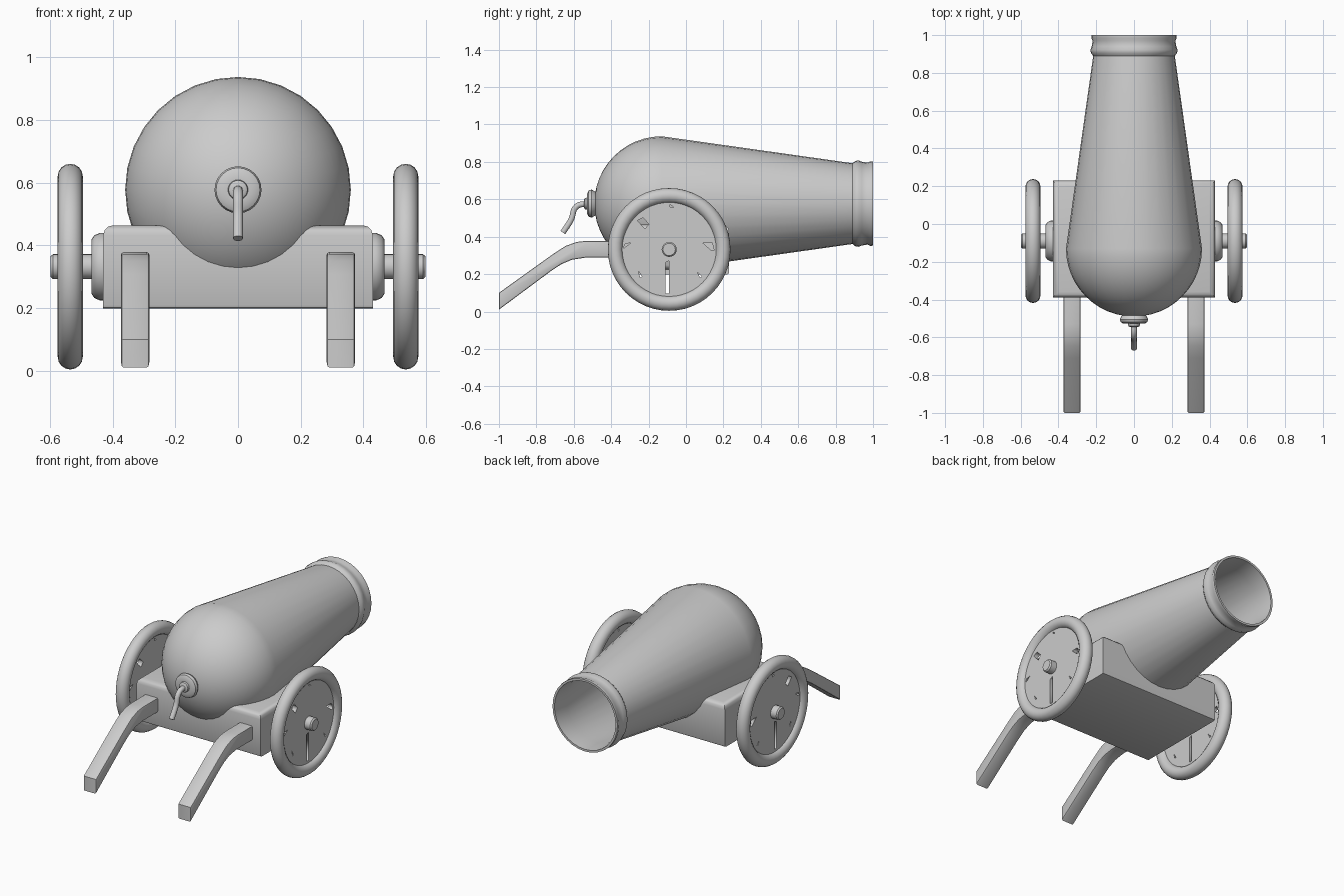
import bpy, bmesh, math
from mathutils import Matrix, Vector

if "Cube" in bpy.data.objects:
    bpy.data.objects.remove(bpy.data.objects["Cube"])

AXLE_Y, AXLE_Z, BORE_Z = -0.09, 0.332, 0.577


def finish(bm, name, angle=35, mirror=False):
    bmesh.ops.recalc_face_normals(bm, faces=bm.faces)
    me = bpy.data.meshes.new(name)
    bm.to_mesh(me)
    bm.free()
    ob = bpy.data.objects.new(name, me)
    bpy.context.collection.objects.link(ob)
    if mirror:
        ob.modifiers.new("Mirror", 'MIRROR').use_axis[0] = True
    bpy.ops.object.select_all(action='DESELECT')
    bpy.context.view_layer.objects.active = ob
    ob.select_set(True)
    bpy.ops.object.shade_smooth_by_angle(angle=math.radians(angle))
    return ob


def lathe(name, profile, axis, centre, steps=32, closed=False, **kw):
    """Spin (radius, distance along axis) points around the x or y axis."""
    bm = bmesh.new()
    pts = [Vector((d, 0, r)) if axis == 'X' else Vector((0, d, r)) for r, d in profile]
    vs = [bm.verts.new(p) for p in pts]
    es = [bm.edges.new(p) for p in zip(vs, vs[1:])]
    if closed:
        es.append(bm.edges.new((vs[-1], vs[0])))
    ax = (1, 0, 0) if axis == 'X' else (0, 1, 0)
    bmesh.ops.spin(bm, geom=vs + es, cent=(0, 0, 0), axis=ax, angle=math.tau, steps=steps)
    bmesh.ops.remove_doubles(bm, verts=bm.verts, dist=1e-5)
    bmesh.ops.translate(bm, verts=bm.verts, vec=centre)
    return finish(bm, name, **kw)


# Barrel: round breech, tapering tube, muzzle band, open bore
ball = [(0.36 * math.sin(t), -0.13 - 0.36 * math.cos(t))
        for t in [math.radians(7.5 * i) for i in range(13)]]
muzzle = [(0.216, 0.89), (0.228, 0.905), (0.231, 0.922), (0.224, 0.94), (0.219, 0.97),
          (0.226, 0.985), (0.225, 1.0), (0.212, 1.0), (0.208, 0.89), (0.335, -0.05)]
lathe("barrel", ball + muzzle, 'Y', (0, 0, BORE_Z))

# Breech knob
lathe("breech_knob", [(0.05, -0.47), (0.066, -0.488), (0.075, -0.505), (0.07, -0.52),
                      (0.055, -0.528), (0.032, -0.528), (0.03, -0.54), (0.022, -0.545), (0, -0.545)],
      'Y', (0, 0, BORE_Z), steps=24)

# Fuse
cu = bpy.data.curves.new("fuse", 'CURVE')
cu.dimensions = '3D'
cu.bevel_depth, cu.bevel_resolution, cu.use_fill_caps = 0.016, 3, True
cu.resolution_u = 8
sp = cu.splines.new('BEZIER')
path = [(-0.52, 0.577), (-0.585, 0.562), (-0.615, 0.49), (-0.658, 0.422)]
sp.bezier_points.add(len(path) - 1)
for bp, (y, z) in zip(sp.bezier_points, path):
    bp.co = (0, y, z)
    bp.handle_left_type = bp.handle_right_type = 'AUTO'
bpy.context.collection.objects.link(bpy.data.objects.new("fuse", cu))

# Cradle block with softened top edges
bm = bmesh.new()
bmesh.ops.create_cube(bm, size=1, matrix=Matrix.Translation((0, -0.08, 0.331))
                      @ Matrix.Diagonal((0.86, 0.62, 0.266, 1)))
top = [e for e in bm.edges if all(v.co.z > 0.4 for v in e.verts)]
bmesh.ops.bevel(bm, geom=top, offset=0.032, segments=3, profile=0.5, affect='EDGES')
low = [e for e in bm.edges if all(v.co.z < 0.21 for v in e.verts)
       and abs(e.verts[0].co.y - e.verts[1].co.y) < 0.01]
bmesh.ops.bevel(bm, geom=low, offset=0.012, segments=2, profile=0.5, affect='EDGES')
finish(bm, "cradle")

# Curved trail legs
bm = bmesh.new()
side = [(-0.36, 0.378), (-0.53, 0.378), (-0.585, 0.372), (-0.645, 0.35), (-0.71, 0.308), (-1, 0.1),
        (-1, 0.01), (-0.72, 0.218), (-0.665, 0.254), (-0.61, 0.277), (-0.54, 0.288), (-0.36, 0.288)]
face = bm.faces.new([bm.verts.new((0.283, y, z)) for y, z in side])
ext = bmesh.ops.extrude_face_region(bm, geom=[face])
bmesh.ops.translate(bm, vec=(0.09, 0, 0),
                    verts=[v for v in ext["geom"] if isinstance(v, bmesh.types.BMVert)])
rims = [e for e in bm.edges if abs(e.verts[0].co.x - e.verts[1].co.x) < 1e-4]
bmesh.ops.bevel(bm, geom=rims, offset=0.008, segments=2, profile=0.5, affect='EDGES')
finish(bm, "trail_leg", mirror=True)

# Hubs, axle ends and tyres
centre = (0, AXLE_Y, AXLE_Z)
lathe("hub", [(0.108, 0.42), (0.108, 0.44), (0.1, 0.458), (0.085, 0.468), (0, 0.468)],
      'X', centre, mirror=True)
lathe("axle", [(0.04, 0.44), (0.04, 0.59), (0.033, 0.598), (0, 0.598)],
      'X', centre, steps=20, mirror=True)
ring = [(0.288 + 0.04 * math.cos(t), 0.535 + 0.04 * math.sin(t))
        for t in [math.tau * i / 16 for i in range(16)]]
lathe("tyre", ring, 'X', centre, steps=48, closed=True, mirror=True)

# Wheel discs pierced by small openings (coordinates relative to the axle)
holes = [[(-0.02, -0.07), (-0.001, -0.06), (-0.001, -0.235), (-0.02, -0.235)],
         [(-0.17, 0.155), (-0.14, 0.17), (-0.108, 0.135), (-0.13, 0.11)],
         [(-0.245, 0.005), (-0.205, 0.035), (-0.235, 0.03)],
         [(0.18, 0.035), (0.23, 0.035), (0.24, -0.005), (0.225, -0.005)],
         [(-0.165, -0.115), (-0.145, -0.145), (-0.155, -0.15)],
         [(0.005, 0.24), (0.025, 0.225), (0.005, 0.228)],
         [(0.15, -0.12), (0.175, -0.145), (0.165, -0.15)]]
rim = [(0.258 * math.cos(math.tau * i / 48), 0.258 * math.sin(math.tau * i / 48)) for i in range(48)]
for s, label in ((1, "right"), (-1, "left")):
    cu = bpy.data.curves.new("wheel_disc_" + label, 'CURVE')
    cu.dimensions, cu.fill_mode, cu.extrude = '2D', 'BOTH', 0.016
    for loop in [rim] + holes:
        sp = cu.splines.new('POLY')
        sp.points.add(len(loop) - 1)
        sp.use_cyclic_u = True
        for p, (a, b) in zip(sp.points, loop):
            p.co = (a, b, 0, 1)
    ob = bpy.data.objects.new("wheel_disc_" + label, cu)
    # local x -> y, local y -> z, local z -> x
    ob.matrix_world = (Matrix.Translation((s * 0.535, AXLE_Y, AXLE_Z))
                       @ Matrix(((0, 0, 1, 0), (1, 0, 0, 0), (0, 1, 0, 0), (0, 0, 0, 1))))
    bpy.context.collection.objects.link(ob)
